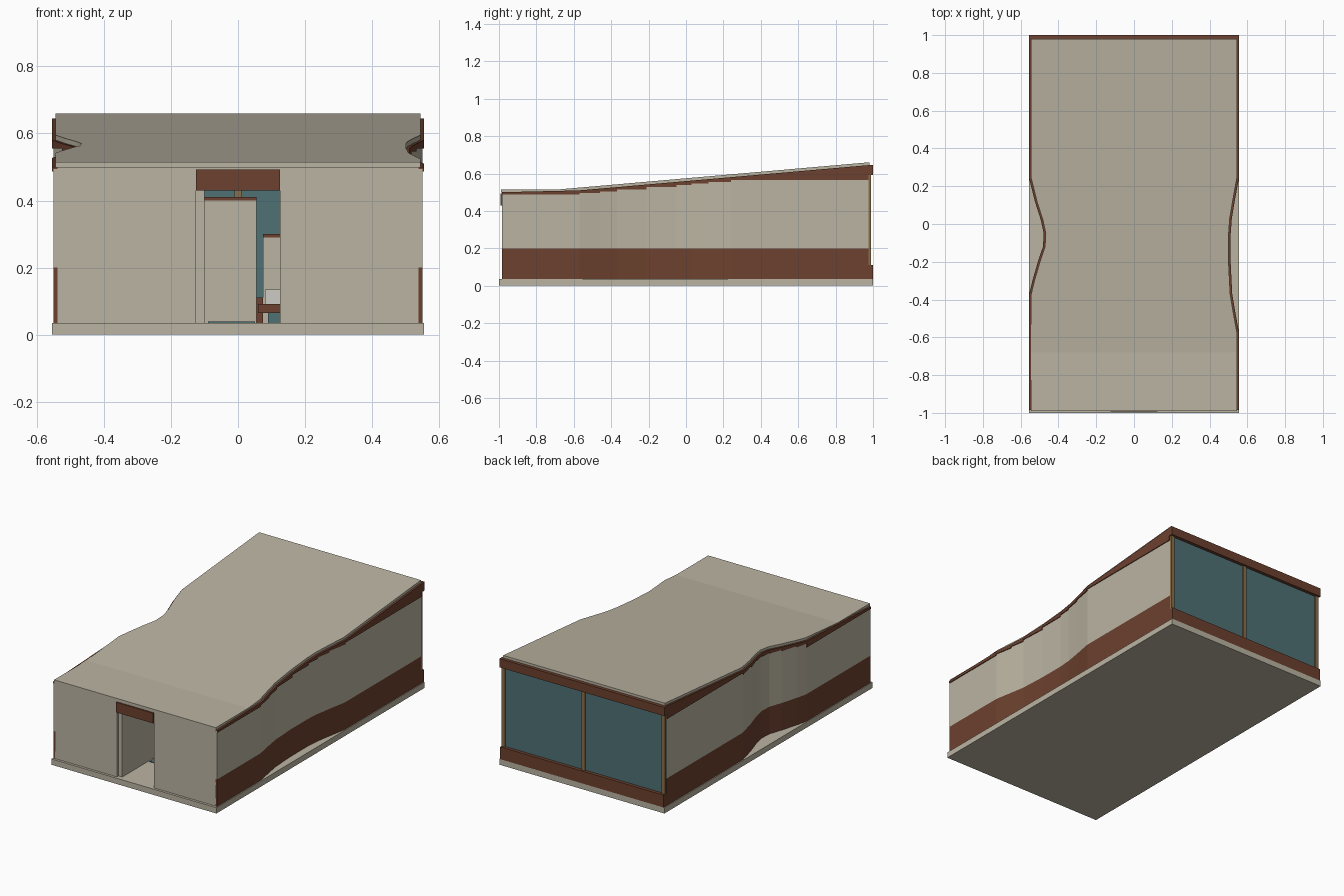
import bpy, bmesh

if "Cube" in bpy.data.objects:
    bpy.data.objects.remove(bpy.data.objects["Cube"])


def colour(name, r, g, b):
    m = bpy.data.materials.new(name)
    lin = [((c / 255 + 0.055) / 1.055) ** 2.4 for c in (r, g, b)]
    m.diffuse_color = (*lin, 1)
    m.use_nodes = True
    m.node_tree.nodes["Principled BSDF"].inputs["Base Color"].default_value = m.diffuse_color
    return m


CREAM = colour("cream plaster", 187, 180, 162)
BROWN = colour("brown timber", 108, 65, 46)
TEAL = colour("teal glass", 79, 113, 117)
TAN = colour("tan wood", 139, 110, 74)
WHITE = colour("white enamel", 205, 203, 195)


def loft(name, sections, mat):
    """Solid through matching four-point sections."""
    bm = bmesh.new()
    rings = [[bm.verts.new(p) for p in s] for s in sections]
    for a, b in zip(rings, rings[1:]):
        for i in range(4):
            j = (i + 1) % 4
            bm.faces.new((a[i], a[j], b[j], b[i]))
    bm.faces.new(rings[0])
    bm.faces.new(rings[-1])
    bmesh.ops.recalc_face_normals(bm, faces=bm.faces)
    me = bpy.data.meshes.new(name)
    bm.to_mesh(me)
    bm.free()
    me.materials.append(mat)
    ob = bpy.data.objects.new(name, me)
    bpy.context.collection.objects.link(ob)
    return ob


def section(x0, x1, y, z0, z1):
    return [(x0, y, z0), (x1, y, z0), (x1, y, z1), (x0, y, z1)]


def box(name, x0, x1, y0, y1, z0, z1, mat):
    return loft(name, [section(x0, x1, y, z0, z1) for y in (y0, y1)], mat)


def lerp(points, y):
    for (ya, va), (yb, vb) in zip(points, points[1:]):
        if y <= yb:
            return va + (vb - va) * max(0, y - ya) / (yb - ya)
    return points[-1][1]


# Plan curves of the two waved walls, and the roof height, all along y
RIGHT = [(-0.985, 0.55), (-0.57, 0.55), (-0.46, 0.53), (-0.37, 0.515), (-0.21, 0.507),
         (-0.05, 0.507), (0.03, 0.513), (0.12, 0.528), (0.24, 0.55), (0.975, 0.55)]
LEFT = [(-0.985, 0.55), (-0.37, 0.55), (-0.3, 0.533), (-0.2, 0.504), (-0.12, 0.477),
        (-0.05, 0.473), (0.02, 0.488), (0.12, 0.52), (0.24, 0.55), (0.975, 0.55)]
ROOF = [(-0.99, 0.515), (-0.68, 0.515), (0.98, 0.66)]
THICK = 0.016


def roof_z(y):
    return lerp(ROOF, y)


# Floor slab
box("floor_slab", -0.555, 0.555, -1, 1, 0, 0.035, CREAM)

# Side walls: brown skirting, cream panel, stepped brown fascia under the roof
for side, s, path in (("right", 1, RIGHT), ("left", -1, LEFT)):
    def wall(name, ys, z0, z1, mat, grow=0.0):
        secs = []
        for y in ys:
            x = lerp(path, y)
            secs.append(section(s * (x - 0.012), s * (x + grow), y, z0, z1(y)))
        loft(side + name, secs, mat)

    ys = [p[0] for p in path]
    wall("_wall_skirting", ys, 0.035, lambda y: 0.2, BROWN)
    wall("_wall_panel", ys, 0.2, lambda y: roof_z(y) - THICK - 0.005, CREAM)
    for k, (a, b) in enumerate(zip(ys, ys[1:])):
        mid = (a + b) / 2
        low = 0.487 if a < -0.9 else 0.565 if a > 0.2 else 0.49 + 0.07 * (mid + 0.57) / 0.81
        wall("_fascia_%d" % k, (a, b), low, lambda y: roof_z(y) - THICK + 0.001, BROWN, 0.005)

# Roof sheet following the walls, flat at the front then rising
roof_ys = sorted({p[0] for p in RIGHT + LEFT + ROOF} - {-0.985, 0.975})
loft("roof", [section(-lerp(LEFT, y) + 0.006, lerp(RIGHT, y) - 0.006, y,
                      roof_z(y) - THICK, roof_z(y)) for y in roof_ys], CREAM)

# Front wall with a doorway
for side, s in (("right", 1), ("left", -1)):
    box(side + "_front_wall", s * 0.125, s * 0.543, -0.985, -0.97, 0.035, 0.492, CREAM)
box("front_fascia", -0.543, 0.543, -0.985, -0.97, 0.492, 0.505, CREAM)
box("door_header", -0.125, 0.125, -0.993, -0.97, 0.43, 0.492, BROWN)

# Glazed back wall
box("back_glass", -0.535, 0.535, 0.972, 0.98, 0.1, 0.61, TEAL)
box("back_sill", -0.55, 0.55, 0.972, 1, 0.035, 0.11, BROWN)
box("back_header", -0.555, 0.555, 0.972, 1, 0.592, 0.645, BROWN)
for k, x in enumerate((-0.538, 0, 0.538)):
    box("back_post_%d" % k, x - 0.011, x + 0.011, 0.965, 0.988, 0.11, 0.6, TAN)

# Entrance passage and room partitions
box("passage_wall", -0.125, -0.1, -0.97, -0.45, 0.035, 0.43, CREAM)
box("partition", -0.1, 0.055, -0.45, -0.43, 0.035, 0.4, CREAM)
box("partition_cap", -0.1, 0.055, -0.453, -0.427, 0.4, 0.41, BROWN)
box("floor_mat", -0.09, 0.05, -0.72, -0.47, 0.035, 0.039, TEAL)

# Vanity against a low screen
box("low_screen", 0.075, 0.3, 0.1, 0.12, 0.035, 0.29, CREAM)
box("low_screen_cap", 0.075, 0.3, 0.097, 0.123, 0.29, 0.3, BROWN)
box("vanity_base", 0.09, 0.28, -0.06, 0.1, 0.035, 0.065, TEAL)
box("vanity_top", 0.06, 0.29, -0.08, 0.1, 0.065, 0.092, BROWN)
box("vanity_back", 0.055, 0.075, 0.0, 0.12, 0.035, 0.11, BROWN)
box("basin", 0.08, 0.2, -0.05, 0.06, 0.092, 0.135, WHITE)
